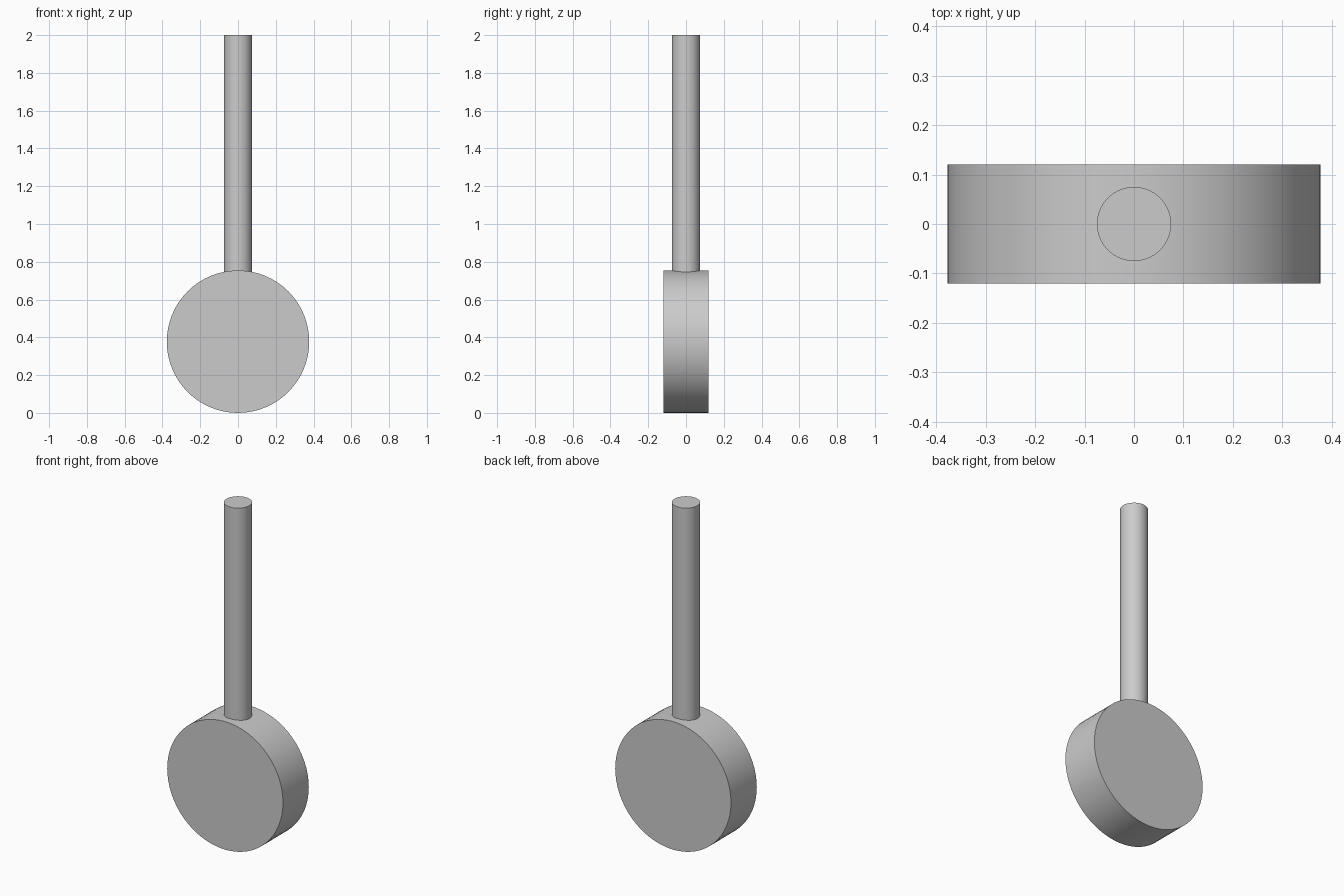
import bpy
import math

cube = bpy.data.objects.get("Cube")
if cube:
    bpy.data.objects.remove(cube, do_unlink=True)

DISC_RADIUS = 0.377
DISC_DEPTH = 0.24
ROD_RADIUS = 0.075
ROD_BOTTOM, ROD_TOP = 0.70, 2.0

grey = bpy.data.materials.new("plain grey")
grey.use_nodes = True
colour = (0.6, 0.6, 0.6, 1.0)
grey.diffuse_color = colour
grey.node_tree.nodes["Principled BSDF"].inputs["Base Color"].default_value = colour


def cylinder(name, radius, depth, z, tilt=0.0):
    """Smooth-sided cylinder with crisp rims, centred at height z."""
    bpy.ops.mesh.primitive_cylinder_add(
        vertices=64, radius=radius, depth=depth,
        location=(0, 0, z), rotation=(tilt, 0, 0))
    part = bpy.context.object
    part.name = name
    part.data.materials.append(grey)
    bpy.ops.object.shade_smooth_by_angle(angle=math.radians(30))
    return part


# Round weight, with its flat faces to front and back
cylinder("disc_weight", DISC_RADIUS, DISC_DEPTH, DISC_RADIUS, math.pi / 2)

# Upright rod, set slightly into the weight
cylinder("rod", ROD_RADIUS, ROD_TOP - ROD_BOTTOM, (ROD_TOP + ROD_BOTTOM) / 2)
